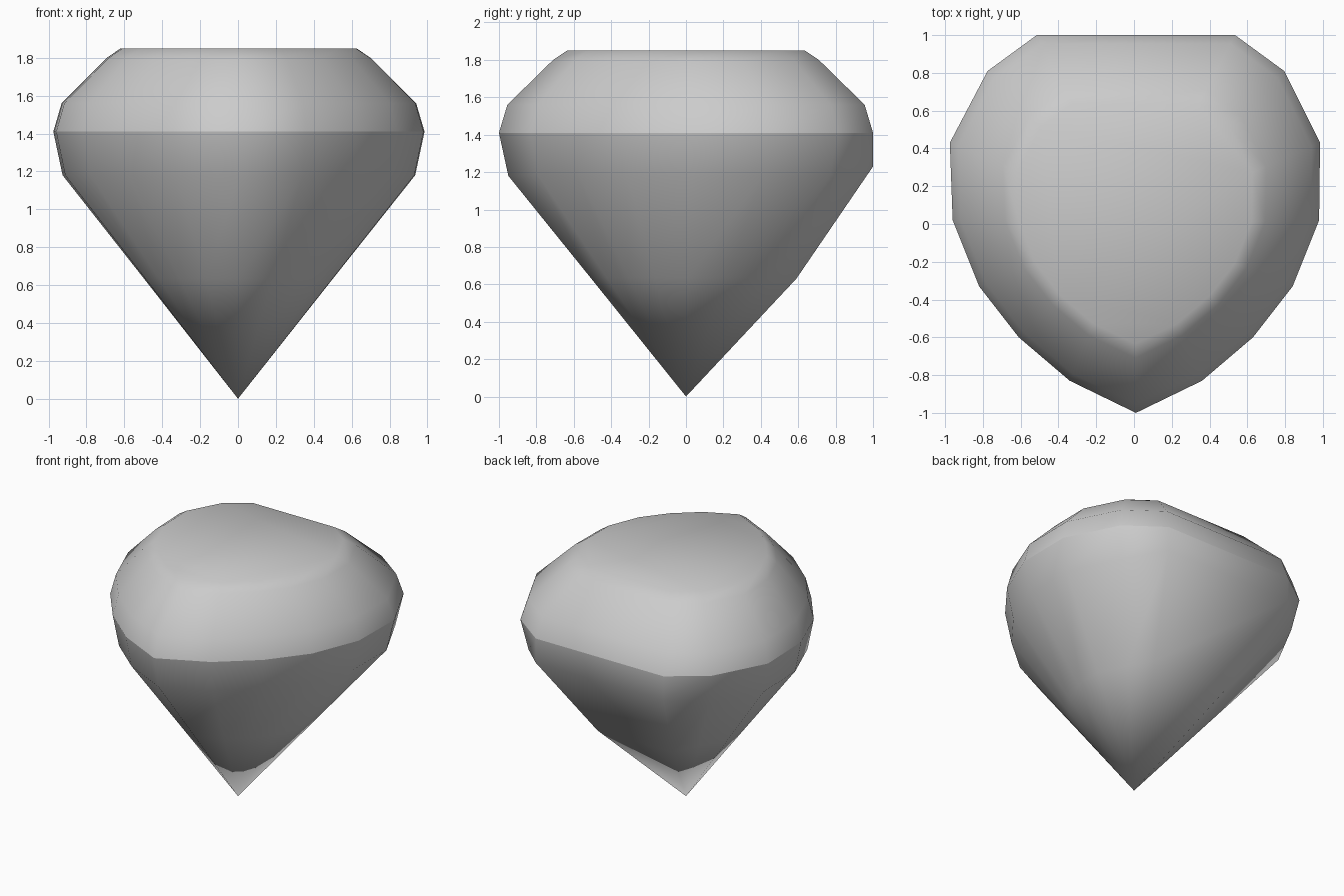
import bpy

if "Cube" in bpy.data.objects:
    bpy.data.objects.remove(bpy.data.objects["Cube"])

# Right half of the rounded pear outline, from the front tip to the flat back edge
HALF = [(0.35, -0.83), (0.62, -0.60), (0.83, -0.33), (0.97, 0.02),
        (0.985, 0.43), (0.785, 0.81), (0.525, 1.0)]
OUTLINE = ([(0.01, -1.0)] + [(min(x + 0.01, 0.985), y) for x, y in HALF]
           + [(max(0.01 - x, -0.985), y) for x, y in reversed(HALF)])
N = len(OUTLINE)
BACK = (7, 8)  # the two corners of the flat back edge


def ring(scale, z, back_scale=None, back_z=None):
    """One scaled copy of the outline; the back edge may bulge on its own."""
    pts = []
    for i, (x, y) in enumerate(OUTLINE):
        own = i in BACK and back_scale is not None
        s = back_scale if own else scale
        pts.append((x * s, y * s, back_z if own else z))
    return pts


def loft(name, rings, tip=None, cap=False):
    """Skin a stack of rings, closing it with a point or a flat face."""
    verts = [p for r in rings for p in r]
    faces = []
    for k in range(len(rings) - 1):
        a, b = k * N, (k + 1) * N
        for i in range(N):
            j = (i + 1) % N
            faces.append((a + i, a + j, b + j, b + i))
    last = (len(rings) - 1) * N
    if tip:
        verts.append(tip)
        faces += [(last + (i + 1) % N, last + i, len(verts) - 1)[::-1]
                  for i in range(N)]
        faces = [f[::-1] for f in faces]
        faces[-N:] = [(last + (i + 1) % N, last + i, len(verts) - 1)
                      for i in range(N)]
    if cap:
        faces.append(tuple(range(last, last + N)))
    mesh = bpy.data.meshes.new(name)
    mesh.from_pydata(verts, [], faces)
    mesh.polygons.foreach_set("use_smooth", [True] * len(mesh.polygons))
    mesh.update()
    obj = bpy.data.objects.new(name, mesh)
    bpy.context.collection.objects.link(obj)
    return obj


# Crown: girdle, bevelled slope and flat table
loft("crown", [ring(1.0, 1.41), ring(0.955, 1.56), ring(0.71, 1.80),
               ring(0.635, 1.85)], cap=True)

# Pavilion: girdle down to the point, fuller at the back
loft("pavilion", [ring(1.0, 1.41), ring(0.95, 1.18, 1.0, 1.23),
                  ring(0.51, 0.635, 0.59, 0.63)], tip=(0.0, 0.0, 0.0))
